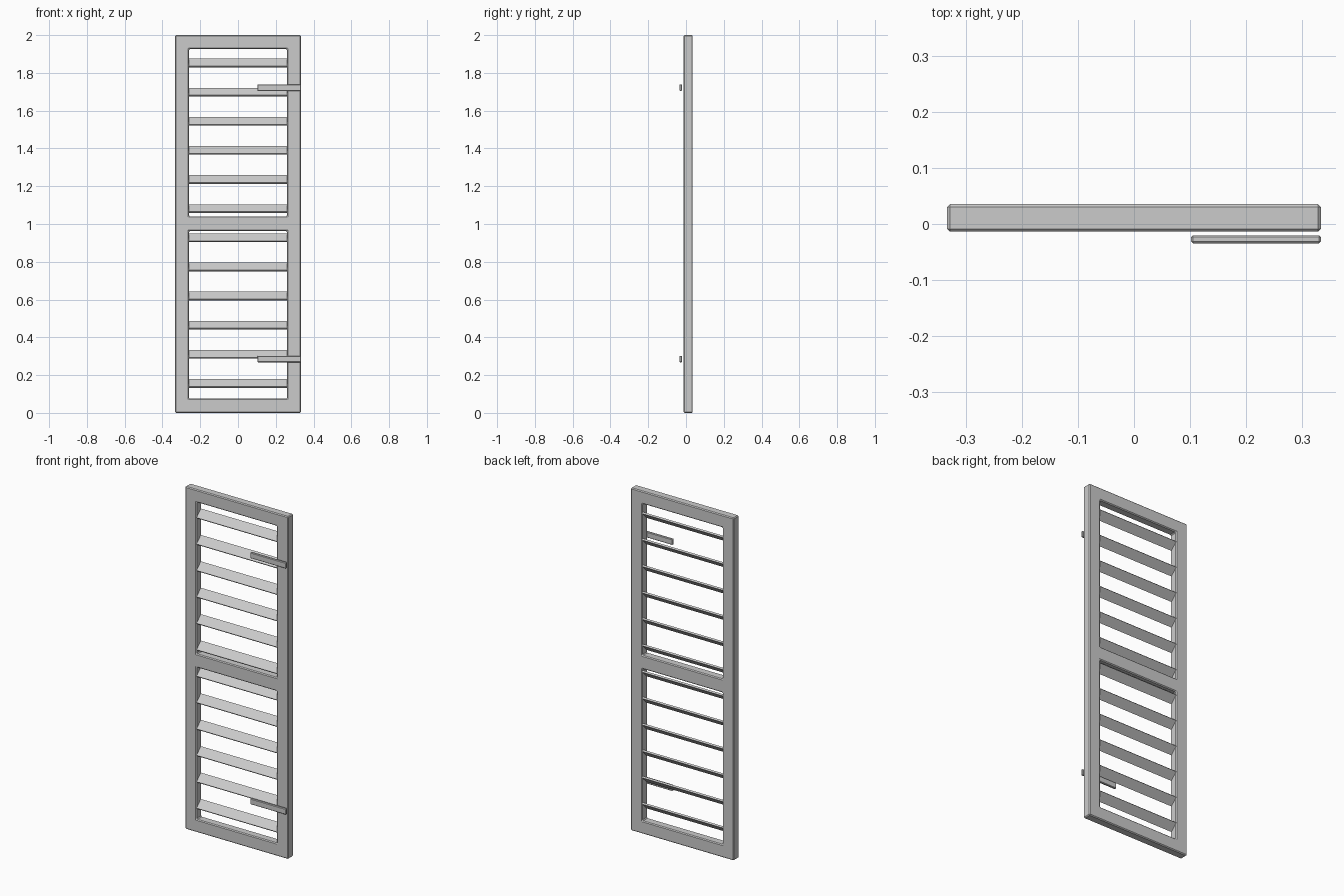
import bpy, bmesh, math

if "Cube" in bpy.data.objects:
    bpy.data.objects.remove(bpy.data.objects["Cube"])

YC = 0.011          # centre depth of the door leaf
DEPTH = 0.049


def finish(name, bm, bevel=0.0):
    bmesh.ops.recalc_face_normals(bm, faces=bm.faces)
    me = bpy.data.meshes.new(name)
    bm.to_mesh(me)
    bm.free()
    ob = bpy.data.objects.new(name, me)
    bpy.context.collection.objects.link(ob)
    if bevel:
        m = ob.modifiers.new("chamfer", 'BEVEL')
        m.width = bevel
        m.segments = 1
        m.limit_method = 'ANGLE'
    return ob


def box(name, size, loc, tilt=0.0, bevel=0.0):
    bm = bmesh.new()
    bmesh.ops.create_cube(bm, size=1)
    bmesh.ops.scale(bm, vec=size, verts=bm.verts)
    ob = finish(name, bm, bevel)
    ob.location = loc
    ob.rotation_euler.x = tilt
    return ob


# One-piece frame: a grid of panels with two openings, extruded to depth
xs = [-0.333, -0.259, 0.259, 0.333]
zs = [0.0, 0.075, 0.962, 1.041, 1.926, 2.0]
bm = bmesh.new()
grid = [[bm.verts.new((x, YC - DEPTH / 2, z)) for z in zs] for x in xs]
for i in range(3):
    for j in range(5):
        if i == 1 and j in (1, 3):
            continue
        bm.faces.new((grid[i][j], grid[i + 1][j], grid[i + 1][j + 1], grid[i][j + 1]))
ext = bmesh.ops.extrude_face_region(bm, geom=bm.faces[:], use_keep_orig=True)
moved = [v for v in ext["geom"] if isinstance(v, bmesh.types.BMVert)]
bmesh.ops.translate(bm, vec=(0, DEPTH, 0), verts=moved)
finish("door_frame", bm, 0.005)

# Louvre slats, sloping down towards the front
for k in range(12):
    z = 0.156 + k * 0.1542
    box(f"slat_{k + 1}", (0.524, 0.055, 0.010), (0, YC, z), math.radians(45))

# Hinge straps standing just off the front face
for name, z in (("lower_hinge_strap", 0.285), ("upper_hinge_strap", 1.722)):
    box(name, (0.231, 0.014, 0.034), (0.2175, -0.0275, z), bevel=0.003)
